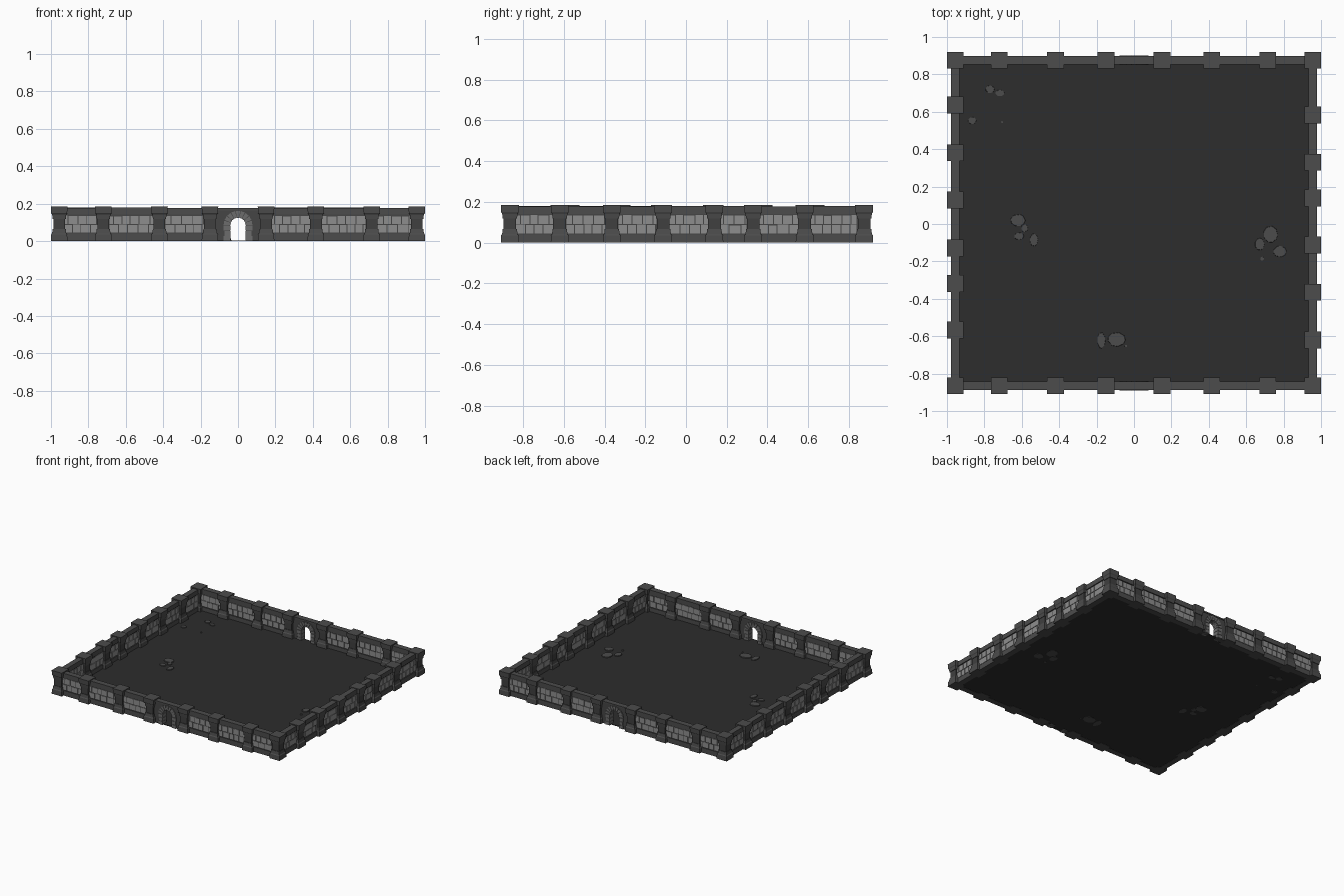
import bpy, bmesh, math, random
from mathutils import Matrix, Vector

if "Cube" in bpy.data.objects:
    bpy.data.objects.remove(bpy.data.objects["Cube"])

random.seed(4)


def material(name, r, g, b):
    m = bpy.data.materials.new(name)
    m.diffuse_color = (r, g, b, 1)
    m.use_nodes = True
    m.node_tree.nodes["Principled BSDF"].inputs["Base Color"].default_value = m.diffuse_color
    return m


TRIM = material("dark stone trim", 0.072, 0.072, 0.072)
FLOOR = material("floor slate", 0.026, 0.026, 0.026)
BRICK = material("light brick", 0.27, 0.27, 0.27)
MORTAR = material("mortar", 0.06, 0.06, 0.06)
ARCH = material("arch stone", 0.15, 0.15, 0.15)
BLOCK = material("pillar block", 0.05, 0.05, 0.05)


def finish(bm, name, *mats):
    bmesh.ops.recalc_face_normals(bm, faces=bm.faces)
    me = bpy.data.meshes.new(name)
    bm.to_mesh(me)
    bm.free()
    for m in mats:
        me.materials.append(m)
    ob = bpy.data.objects.new(name, me)
    bpy.context.collection.objects.link(ob)
    return ob


def box(bm, mat, x0, x1, thick, z0, z1):
    """Box along local x, centred on the wall line."""
    loc = Matrix.Translation(((x0 + x1) / 2, 0, (z0 + z1) / 2))
    bmesh.ops.create_cube(bm, size=1, matrix=mat @ loc @ Matrix.Diagonal((x1 - x0, thick, z1 - z0, 1)))


def prism(bm, mat, outline, thick):
    """Extrude an x-z outline through the wall thickness."""
    f = bm.faces.new([bm.verts.new(mat @ Vector((x, -thick / 2, z))) for x, z in outline])
    r = bmesh.ops.extrude_face_region(bm, geom=[f])
    vs = [v for v in r["geom"] if isinstance(v, bmesh.types.BMVert)]
    bmesh.ops.translate(bm, verts=vs, vec=mat.to_3x3() @ Vector((0, thick, 0)))


# Square pillar as stacked rings of (height, half width)
HALF = [(0, .0445), (.036, .0425), (.042, .038), (.058, .036), (.066, .035), (.066, .031)]
PROFILE = HALF + [(.185 - z, w) for z, w in reversed(HALF)]


def pillar(bm, x, y):
    rings = [[bm.verts.new((x + sx * w, y + sy * w, z)) for sx, sy in ((-1, -1), (1, -1), (1, 1), (-1, 1))]
             for z, w in PROFILE]
    bm.faces.new(rings[0])
    bm.faces.new(rings[-1])
    for n, (a, b) in enumerate(zip(rings, rings[1:])):
        for i in range(4):
            j = (i + 1) % 4
            f = bm.faces.new((a[i], a[j], b[j], b[i]))
            f.material_index = 1 if n == len(HALF) - 1 else 0


# Walls: name, placement, pillar positions along the wall, has a doorway
CX, CY = 0.956, 0.87
LONG = [-CX, -.72, -.42, -.15, .15, .416, .715, CX]
TURN = Matrix.Rotation(math.pi / 2, 4, 'Z')
WALLS = [
    ("front", Matrix.Translation((0, -CY + .005, 0)), LONG, True),
    ("back", Matrix.Translation((0, CY + .005, 0)), LONG, True),
    ("left", Matrix.Translation((-CX, 0, 0)) @ TURN, [-CY, -.567, -.318, -.128, .128, .38, .636, CY], False),
    ("right", Matrix.Translation((CX, 0, 0)) @ TURN, [-CY, -.62, -.364, -.112, .139, .33, .583, CY], False),
]

R_IN, R_OUT, SPRING = .042, .077, .085


def brick_panel(bm, mat, x0, x1):
    """Two courses of bricks in running bond, showing on both wall faces."""
    for row in range(2):
        z0 = .045 + row * .047
        x = x0 - (.025 if row else 0)
        while x < x1:
            w = random.uniform(.04, .058)
            a, b = max(x, x0), min(x + w - .005, x1)
            if b - a > .006:
                box(bm, mat, a, b, random.uniform(.036, .039), z0, z0 + .042 + random.uniform(-.002, .002))
            x += w


def doorway(name, mat):
    # Dark panel with an arched hole
    bm = bmesh.new()
    arc = [(-R_IN * math.cos(math.pi * i / 10), SPRING + R_IN * math.sin(math.pi * i / 10)) for i in range(11)]
    prism(bm, mat, [(-.12, 0), (-R_IN, 0)] + arc + [(R_IN, 0), (.12, 0), (.12, .17), (-.12, .17)], .036)
    finish(bm, name + "_door_panel", MORTAR)
    # Arch stones: jamb blocks and voussoirs
    bm = bmesh.new()
    for s in (-1, 1):
        for k in range(3):
            a, b = sorted((s * (R_IN - .002), s * (R_OUT - (k % 2) * .005)))
            box(bm, mat, a, b, .05, k * SPRING / 3, (k + 1) * SPRING / 3 - .002)
    n = 9
    for k in range(n):
        t0, t1 = math.pi * k / n + .025, math.pi * (k + 1) / n - .025
        prism(bm, mat, [(r * math.cos(t), SPRING + r * math.sin(t)) for r, t in
                        ((R_IN - .002, t0), (R_OUT, t0), (R_OUT, t1), (R_IN - .002, t1))], .05)
    finish(bm, name + "_door_arch", ARCH)


spots = set()
for name, mat, stops, door in WALLS:
    core, trim, bricks = bmesh.new(), bmesh.new(), bmesh.new()
    for a, b in zip(stops, stops[1:]):
        is_door = door and a < 0 < b
        top = .178 + random.uniform(-.003, .003)
        box(trim, mat, a, b, .044, .165 if is_door else .141, top)
        if is_door:
            doorway(name, mat)
        else:
            box(trim, mat, a, b, .044, 0, .04)
            box(core, mat, a, b, .03, .03, .15)
            brick_panel(bricks, mat, a + .032, b - .032)
    finish(core, name + "_wall_core", MORTAR)
    finish(trim, name + "_wall_trim", TRIM)
    finish(bricks, name + "_wall_bricks", BRICK)
    for s in stops:
        p = mat @ Vector((s, 0, 0))
        # Corner pillars are shared by two walls
        if not (name in ("left", "right") and abs(s) == CY):
            spots.add((round(p.x, 3), round(p.y, 3)))

bm = bmesh.new()
for x, y in sorted(spots):
    pillar(bm, x, y)
finish(bm, "pillars", TRIM, BLOCK)

# Floor slab
bm = bmesh.new()
box(bm, Matrix(), -.975, .975, 1.77, .002, .007)
finish(bm, "floor", FLOOR)

# Loose flat stones set through the floor: x, y, half width, half depth
STONES = [(-.77, .72, .025, .022), (-.717, .70, .026, .018), (-.865, .553, .023, .02), (-.705, .545, .006, .006),
          (-.62, .02, .042, .034), (-.585, -.022, .018, .022), (-.615, -.065, .028, .02), (-.535, -.085, .023, .036),
          (.73, -.055, .04, .047), (.672, -.108, .027, .034), (.78, -.147, .037, .032), (.685, -.185, .011, .011),
          (-.175, -.622, .023, .045), (-.093, -.617, .05, .04), (-.043, -.652, .007, .007)]
bm = bmesh.new()
for x, y, rx, ry in STONES:
    pts = [(math.cos(t), math.sin(t)) for t in
           (math.tau * (i + random.uniform(-.2, .2)) / 9 for i in range(9))]
    low = [bm.verts.new((x + c * rx, y + s * ry, 0)) for c, s in pts]
    top = [bm.verts.new((x + c * rx * .93, y + s * ry * .93, .013)) for c, s in pts]
    bm.faces.new(low)
    bm.faces.new(top)
    for i in range(9):
        j = (i + 1) % 9
        bm.faces.new((low[i], low[j], top[j], top[i]))
finish(bm, "floor_stones", TRIM)
